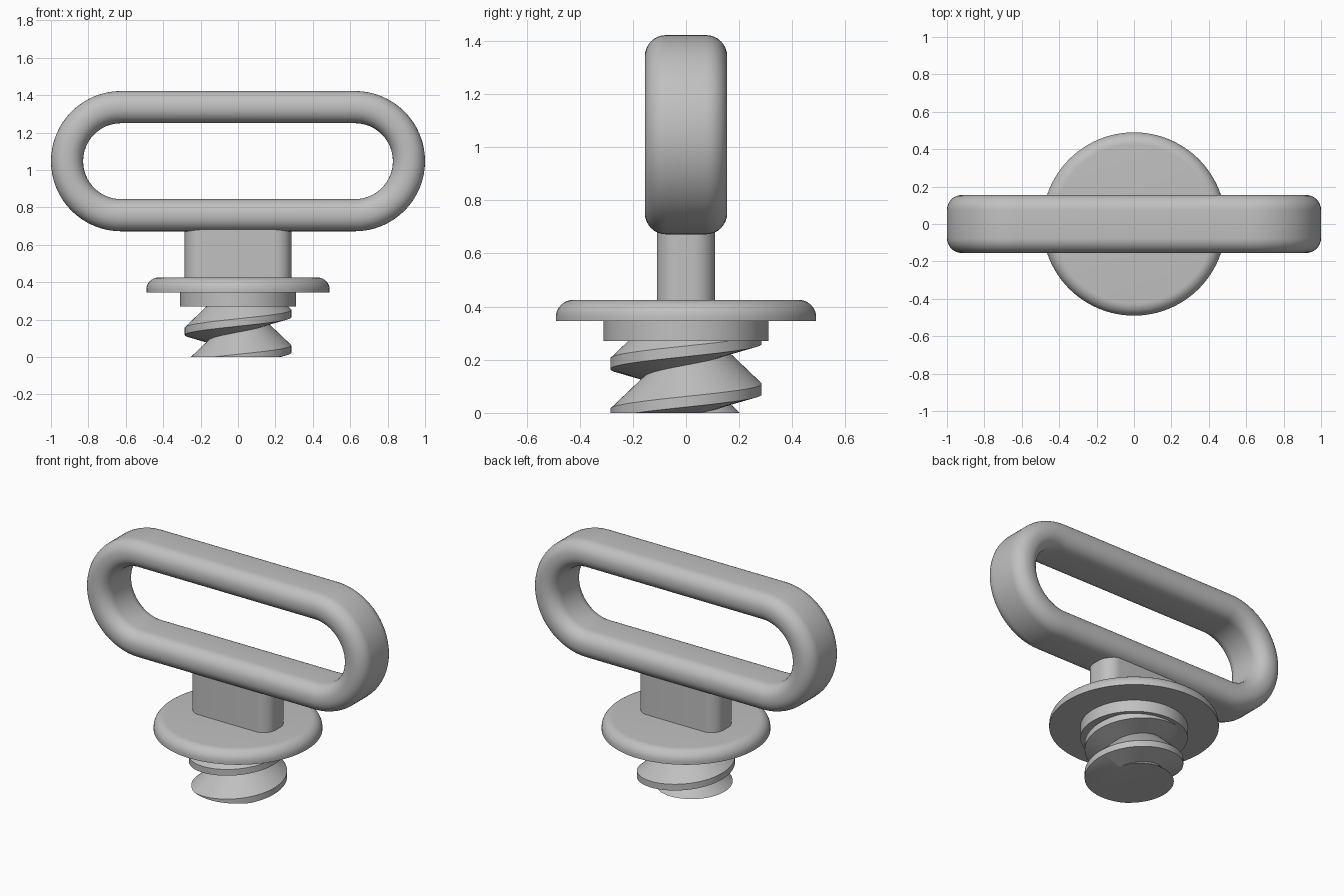
import bpy, bmesh
from math import sin, cos, pi, radians

cube = bpy.data.objects.get("Cube")
if cube:
    bpy.data.objects.remove(cube)

GREY = (0.53, 0.53, 0.53, 1)
steel = bpy.data.materials.new("steel_grey")
steel.use_nodes = True
steel.diffuse_color = GREY
steel.node_tree.nodes["Principled BSDF"].inputs["Base Color"].default_value = GREY


def finish(name, bm, angle=30):
    bmesh.ops.recalc_face_normals(bm, faces=bm.faces)
    mesh = bpy.data.meshes.new(name)
    bm.to_mesh(mesh)
    bm.free()
    mesh.materials.append(steel)
    obj = bpy.data.objects.new(name, mesh)
    bpy.context.collection.objects.link(obj)
    bpy.ops.object.select_all(action='DESELECT')
    obj.select_set(True)
    bpy.context.view_layer.objects.active = obj
    bpy.ops.object.shade_smooth_by_angle(angle=radians(angle))
    return obj


def rounded_rect(w, h, r, steps):
    """Outline of a rectangle with half sizes w, h and corner radius r."""
    pts = []
    for q, (sx, sy) in enumerate([(1, 1), (-1, 1), (-1, -1), (1, -1)]):
        for i in range(steps + 1):
            a = (q + i / steps) * pi / 2
            pts.append((sx * (w - r) + r * cos(a), sy * (h - r) + r * sin(a)))
    return pts


def skin(bm, rings, closed=False):
    """Join neighbouring rings of vertices with quads."""
    n = len(rings[0])
    for k in range(len(rings) if closed else len(rings) - 1):
        a, b = rings[k], rings[(k + 1) % len(rings)]
        for i in range(n):
            j = (i + 1) % n
            bm.faces.new((a[i], a[j], b[j], b[i]))


def turned(name, profile, seg=96):
    """Solid of revolution from (radius, z) points, capped at both ends."""
    bm = bmesh.new()
    rings = [[bm.verts.new((r * cos(2 * pi * i / seg), r * sin(2 * pi * i / seg), z))
              for i in range(seg)] for r, z in profile]
    skin(bm, rings)
    bm.faces.new(rings[0])
    bm.faces.new(rings[-1])
    return finish(name, bm)


# Handle: rounded section swept round a slot-shaped loop
MID_Z, LOOP_R, HALF_RUN = 1.047, 0.289, 0.625
section = rounded_rect(0.086, 0.155, 0.08, 8)
bm = bmesh.new()
rings = []
for side, start in ((1, -pi / 2), (-1, pi / 2)):
    for i in range(33):
        a = start + pi * i / 32
        rings.append([bm.verts.new((side * HALF_RUN + (LOOP_R + u) * cos(a), v,
                                    MID_Z + (LOOP_R + u) * sin(a))) for u, v in section])
skin(bm, rings, closed=True)
finish("handle", bm)

# Stem: rounded block between handle and flange
bm = bmesh.new()
outline = rounded_rect(0.285, 0.11, 0.085, 10)
rings = [[bm.verts.new((x, y, z)) for x, y in outline] for z in (0.40, 0.72)]
skin(bm, rings)
for ring in rings:
    bm.faces.new(ring)
finish("stem", bm)

# Flange with rounded top edge, and the collar below it
arc = [(0.425 + 0.065 * cos(i * pi / 20), 0.36 + 0.065 * sin(i * pi / 20)) for i in range(11)]
turned("flange", [(0.49, 0.345)] + arc)
turned("collar", [(0.31, 0.27), (0.31, 0.35)])

# Screw: buttress thread as a right-handed helical skin, cut flat at both ends
PITCH, SEG, TURNS, START = 0.19, 72, 5, -0.358
thread = [(0.285, 0.0), (0.285, 0.04), (0.16, 0.158)]
bm = bmesh.new()
helix = []
for j in range(SEG * TURNS + 1):
    a, rise = 2 * pi * j / SEG, START + PITCH * j / SEG
    helix.append([bm.verts.new((r * cos(a), r * sin(a), rise + z)) for r, z in thread])
for j in range(SEG * (TURNS - 1)):
    a, b = helix[j], helix[j + 1]
    a = a + [helix[j + SEG][0]]
    b = b + [helix[j + SEG + 1][0]]
    for p in range(3):
        bm.faces.new((a[p], b[p], b[p + 1], a[p + 1]))
for z, direction in ((0, -1), (0.3, 1)):
    cut = bmesh.ops.bisect_plane(bm, geom=bm.verts[:] + bm.edges[:] + bm.faces[:],
                                 dist=1e-6, plane_co=(0, 0, z), plane_no=(0, 0, direction),
                                 clear_outer=True)
    rim = [e for e in cut["geom_cut"] if isinstance(e, bmesh.types.BMEdge) and e.is_boundary]
    bmesh.ops.holes_fill(bm, edges=rim, sides=0)
bmesh.ops.delete(bm, geom=[v for v in bm.verts if not v.link_faces], context='VERTS')
finish("screw_thread", bm, 25)
